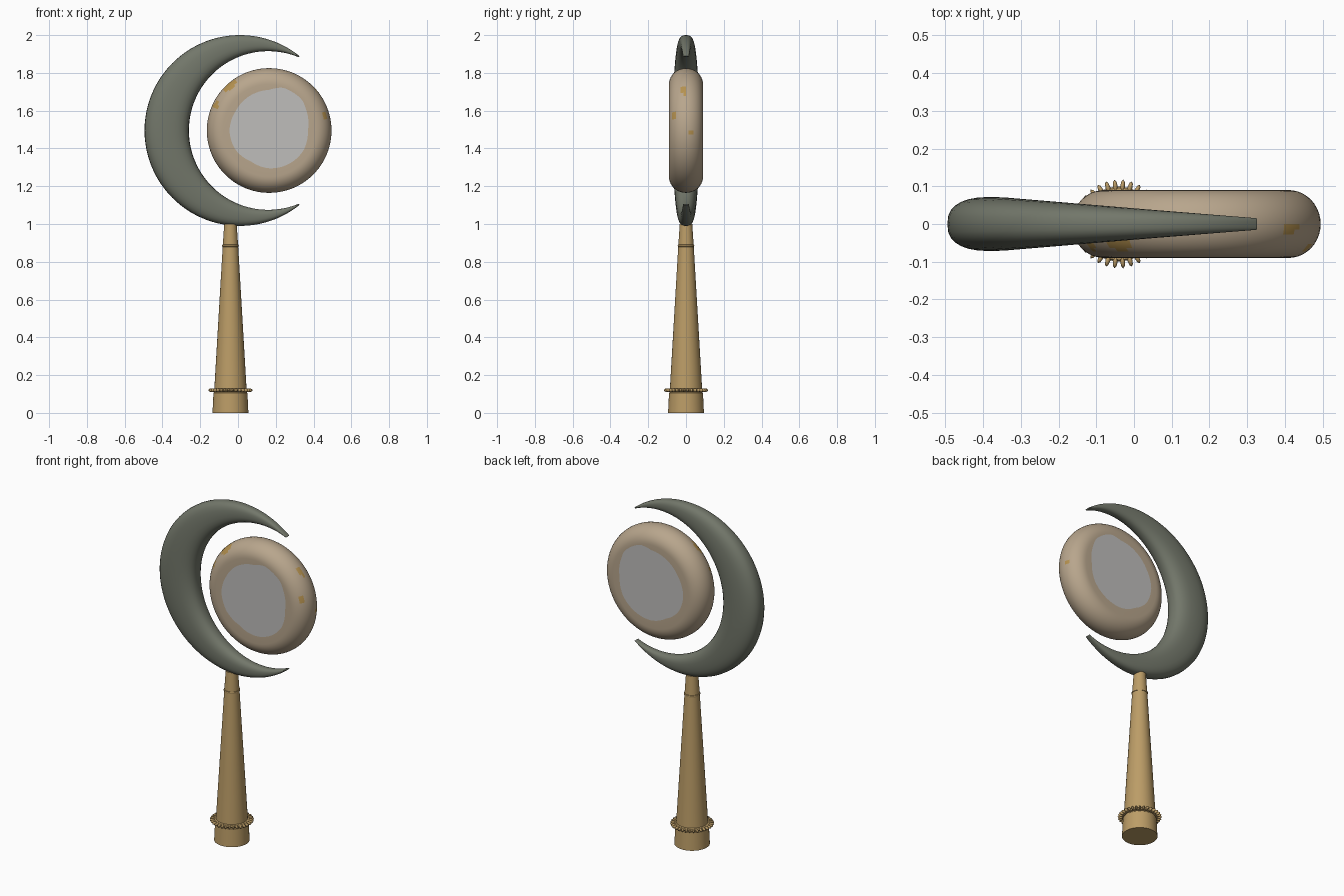
import bpy, bmesh, math
from mathutils import Vector

cube = bpy.data.objects.get("Cube")
if cube:
    bpy.data.objects.remove(cube, do_unlink=True)


def material(name, rgb):
    m = bpy.data.materials.new(name)
    m.use_nodes = True
    m.diffuse_color = (*rgb, 1)
    m.node_tree.nodes["Principled BSDF"].inputs["Base Color"].default_value = (*rgb, 1)
    return m


slate = material("slate green", (0.17, 0.185, 0.145))
tan = material("warm tan", (0.48, 0.38, 0.265))
silver = material("silver grey", (0.52, 0.51, 0.50))
brass = material("brass", (0.50, 0.335, 0.135))
ochre = material("ochre spots", (0.47, 0.29, 0.08))


def finish(name, bm, mats, angle=40):
    bmesh.ops.recalc_face_normals(bm, faces=bm.faces[:])
    me = bpy.data.meshes.new(name)
    bm.to_mesh(me)
    bm.free()
    ob = bpy.data.objects.new(name, me)
    bpy.context.collection.objects.link(ob)
    for m in mats:
        me.materials.append(m)
    bpy.ops.object.select_all(action="DESELECT")
    ob.select_set(True)
    bpy.context.view_layer.objects.active = ob
    bpy.ops.object.shade_smooth_by_angle(angle=math.radians(angle))
    return ob


def loft(bm, rings):
    """Skin closed rings of points and cap both ends."""
    loops = [[bm.verts.new(p) for p in r] for r in rings]
    for a, b in zip(loops, loops[1:]):
        n = len(a)
        for i in range(n):
            bm.faces.new((a[i], a[(i + 1) % n], b[(i + 1) % n], b[i]))
    bm.faces.new(loops[0])
    bm.faces.new(loops[-1])


def turn(bm, profile, x, n=48):
    """Lathe a (radius, height) profile about a vertical axis."""
    loft(bm, [[(x + r * math.cos(math.tau * i / n), r * math.sin(math.tau * i / n), z)
               for i in range(n)] for r, z in profile])


MID = 1.495

# Crescent: rounded sections between an outer and an inner arc
OUT, INN = (0.01, 0.505), (0.16, 0.42)


def arc_point(circle, a):
    return Vector((circle[0] + circle[1] * math.cos(a), 0, MID + circle[1] * math.sin(a)))


def soft(v, e=0.8):
    return math.copysign(abs(v) ** e, v)


rings = []
STEPS, SIDES = 80, 28
for k in range(STEPS + 1):
    s = 2 * k / STEPS - 1
    s = math.copysign(1 - (1 - abs(s)) ** 1.2, s)
    o = arc_point(OUT, math.pi + s * math.radians(128.8))
    i = arc_point(INN, math.pi + s * math.radians(112.5))
    mid, half = (o + i) / 2, (o - i) / 2
    if half.length < 0.004:
        half = half.normalized() * 0.004
    depth = 0.015 + 0.057 * min(1, (0.33 - mid.x) / 0.71)
    ring = []
    for j in range(SIDES):
        t = math.tau * j / SIDES
        p = mid + half * soft(math.cos(t))
        p.y = depth * soft(math.sin(t))
        ring.append(p)
    rings.append(ring)
bm = bmesh.new()
loft(bm, rings)
finish("crescent", bm, [slate], 60)

# Disc: turned about the y axis, with an irregular pale patch on both faces
CX, RAD, HALF, ROUND, N = 0.165, 0.33, 0.09, 0.085, 96
PATCH = [0.205, 0.225, 0.255, 0.215, 0.21, 0.205, 0.21, 0.205, 0.19, 0.20, 0.205, 0.21]


def patch_radius(a):
    f = (a / math.tau) * len(PATCH)
    k = int(f)
    return PATCH[k % 12] + (PATCH[(k + 1) % 12] - PATCH[k % 12]) * (f - k)


def disc_ring(radius, y):
    pts = []
    for i in range(N):
        a = math.tau * i / N
        r = min(patch_radius(a), 0.238) if radius is None else radius
        pts.append((CX + r * math.cos(a), y, MID + r * math.sin(a)))
    return pts


arc = [math.pi * k / 20 for k in range(21)]
rings = [disc_ring(None, -HALF)]
rings += [disc_ring(RAD - ROUND + ROUND * math.sin(a), -HALF * math.cos(a)) for a in arc]
rings += [disc_ring(None, HALF)]
bm = bmesh.new()
loft(bm, rings)
# Spots: (angle in degrees, y, angular half-size, y half-size)
SPOTS = [(131, -0.045, 7, 0.03), (155, -0.05, 4, 0.02), (41, -0.012, 6, 0.018),
         (15, -0.065, 3, 0.012), (-2, 0.03, 2, 0.015)]
for f in bm.faces:
    c = f.calc_center_median()
    ang = math.degrees(math.atan2(c.z - MID, c.x - CX))
    if len(f.verts) > 4:
        f.material_index = 1
    elif any(((ang - a) / da) ** 2 + ((c.y - y) / dy) ** 2 < 1 for a, y, da, dy in SPOTS):
        f.material_index = 2
finish("disc", bm, [tan, silver, ochre])

# Handle: foot, tapered shaft and a slim neck band
HX = -0.04
for name, profile in {
    "handle_foot": [(0.095, 0), (0.09, 0.105), (0.08, 0.115)],
    "handle_shaft": [(0.087, 0.1), (0.041, 0.88), (0.033, 1.0)],
    "neck_band": [(0.036, 0.878), (0.043, 0.88), (0.044, 0.885), (0.043, 0.89), (0.036, 0.892)],
    "collar": [(0.08, 0.11), (0.095, 0.113), (0.099, 0.12), (0.095, 0.127), (0.08, 0.13)],
}.items():
    bm = bmesh.new()
    turn(bm, profile, HX)
    finish(name, bm, [brass])

# Beads: small radial teeth around the collar
bm = bmesh.new()
TEETH = 32
for k in range(TEETH):
    a = math.tau * (k + 0.5) / TEETH
    out, side = Vector((math.cos(a), math.sin(a), 0)), Vector((-math.sin(a), math.cos(a), 0))
    made = bmesh.ops.create_uvsphere(bm, u_segments=8, v_segments=6, radius=1)
    for v in made["verts"]:
        x, y, z = v.co
        v.co = Vector((HX, 0, 0.12)) + out * (0.1 + 0.018 * x) + side * 0.0065 * y
        v.co.z += 0.01 * z
finish("collar_beads", bm, [brass], 60)
